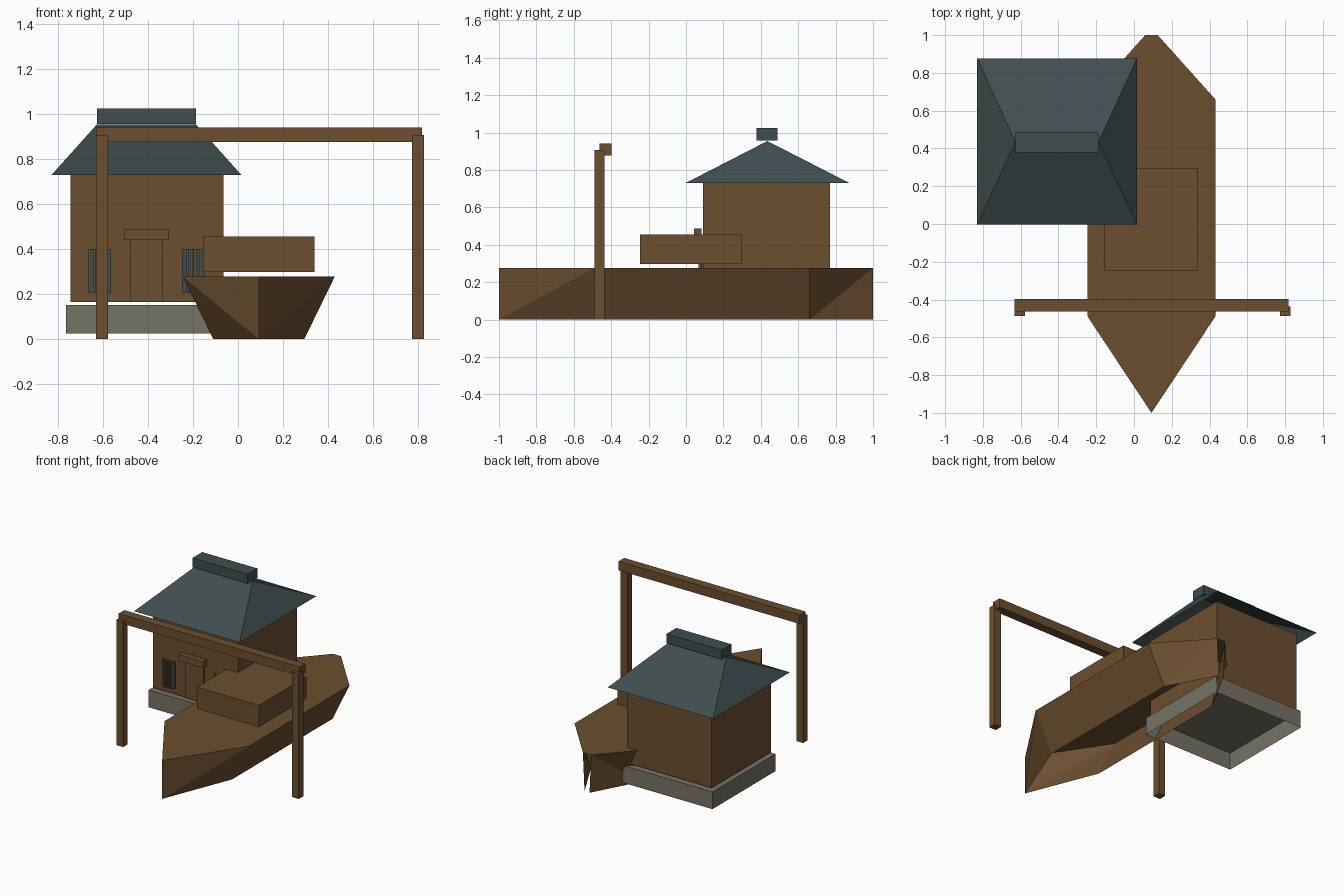
import bpy

if "Cube" in bpy.data.objects:
    bpy.data.objects.remove(bpy.data.objects["Cube"])


def material(name, rgb):
    m = bpy.data.materials.new(name)
    m.diffuse_color = (*rgb, 1)
    m.use_nodes = True
    m.node_tree.nodes["Principled BSDF"].inputs["Base Color"].default_value = m.diffuse_color
    return m


WOOD = material("brown wood", (0.15, 0.077, 0.029))
TILE = material("dark slate", (0.050, 0.074, 0.076))
STONE = material("grey stone", (0.180, 0.170, 0.130))


def mesh(name, verts, faces, mat):
    me = bpy.data.meshes.new(name)
    me.from_pydata(verts, [], faces)
    me.materials.append(mat)
    ob = bpy.data.objects.new(name, me)
    bpy.context.collection.objects.link(ob)
    return ob


def box(name, x, y, z, mat, bottom=True):
    """Axis-aligned box from (min, max) pairs, optionally open below."""
    v = [(a, b, c) for c in z for a, b in
         ((x[0], y[0]), (x[1], y[0]), (x[1], y[1]), (x[0], y[1]))]
    f = [(i, (i + 1) % 4, (i + 1) % 4 + 4, i + 4) for i in range(4)] + [(4, 5, 6, 7)]
    if bottom:
        f.append((3, 2, 1, 0))
    return mesh(name, v, f, mat)


# House: hollow stone footing, walls
box("stone_footing", (-0.765, -0.045), (0.07, 0.79), (0.025, 0.15), STONE, bottom=False)
box("house_walls", (-0.745, -0.065), (0.09, 0.77), (0.165, 0.73), WOOD)

# Hipped roof shell and ridge cap
mesh("hipped_roof",
     [(-0.83, -0.003, 0.73), (0.015, -0.003, 0.73), (0.015, 0.875, 0.73),
      (-0.83, 0.875, 0.73), (-0.628, 0.435, 0.955), (-0.187, 0.435, 0.955)],
     [(0, 1, 5, 4), (1, 2, 5), (2, 3, 4, 5), (3, 0, 4)], TILE)
box("ridge_cap", (-0.628, -0.187), (0.378, 0.488), (0.957, 1.025), TILE)

# Door and lintel
box("door", (-0.48, -0.333), (0.082, 0.09), (0.165, 0.44), WOOD)
box("door_lintel", (-0.507, -0.307), (0.043, 0.082), (0.44, 0.488), WOOD)

# Barred windows either side of the door
for side, x0 in (("left", -0.665), ("right", -0.25)):
    box(f"{side}_window", (x0, x0 + 0.1), (0.081, 0.09), (0.205, 0.40), TILE)
    for i in range(3):
        bx = x0 + 0.025 * (i + 1)
        box(f"{side}_window_bar_{i + 1}", (bx - 0.005, bx + 0.005),
            (0.066, 0.081), (0.205, 0.40), WOOD)

# Boat hull: skin through stations (y, deck half width, keel half width), open below and astern
CX, DECK = 0.0925, 0.277
stations = [(-1, 0, 0), (-0.49, 0.338, 0.203), (0.66, 0.338, 0.203), (1, 0.033, 0.02)]
verts, faces = [], []
for y, top, low in stations:
    verts += [(CX - top, y, DECK), (CX + top, y, DECK), (CX - low, y, 0), (CX + low, y, 0)]
for s in range(3):
    a, b = 4 * s, 4 * s + 4
    faces.append((a, a + 1, b + 1, b) if s else (a, b + 1, b))
    # each side is split from the keel of this station to the deck of the next
    faces += [(a + 3, b + 1, a + 1), (a + 3, b + 3, b + 1),
              (a + 2, a, b), (a + 2, b, b + 2)]
hull = mesh("boat_hull", verts, faces, WOOD)
box("boat_cabin", (-0.155, 0.34), (-0.247, 0.297), (0.298, 0.455), WOOD)

# Gate: two posts and a beam
for side, x in (("left", (-0.632, -0.578)), ("right", (0.774, 0.828))):
    box(f"{side}_gate_post", x, (-0.488, -0.436), (0, 0.908), WOOD)
box("gate_beam", (-0.632, 0.818), (-0.462, -0.397), (0.877, 0.942), WOOD)
